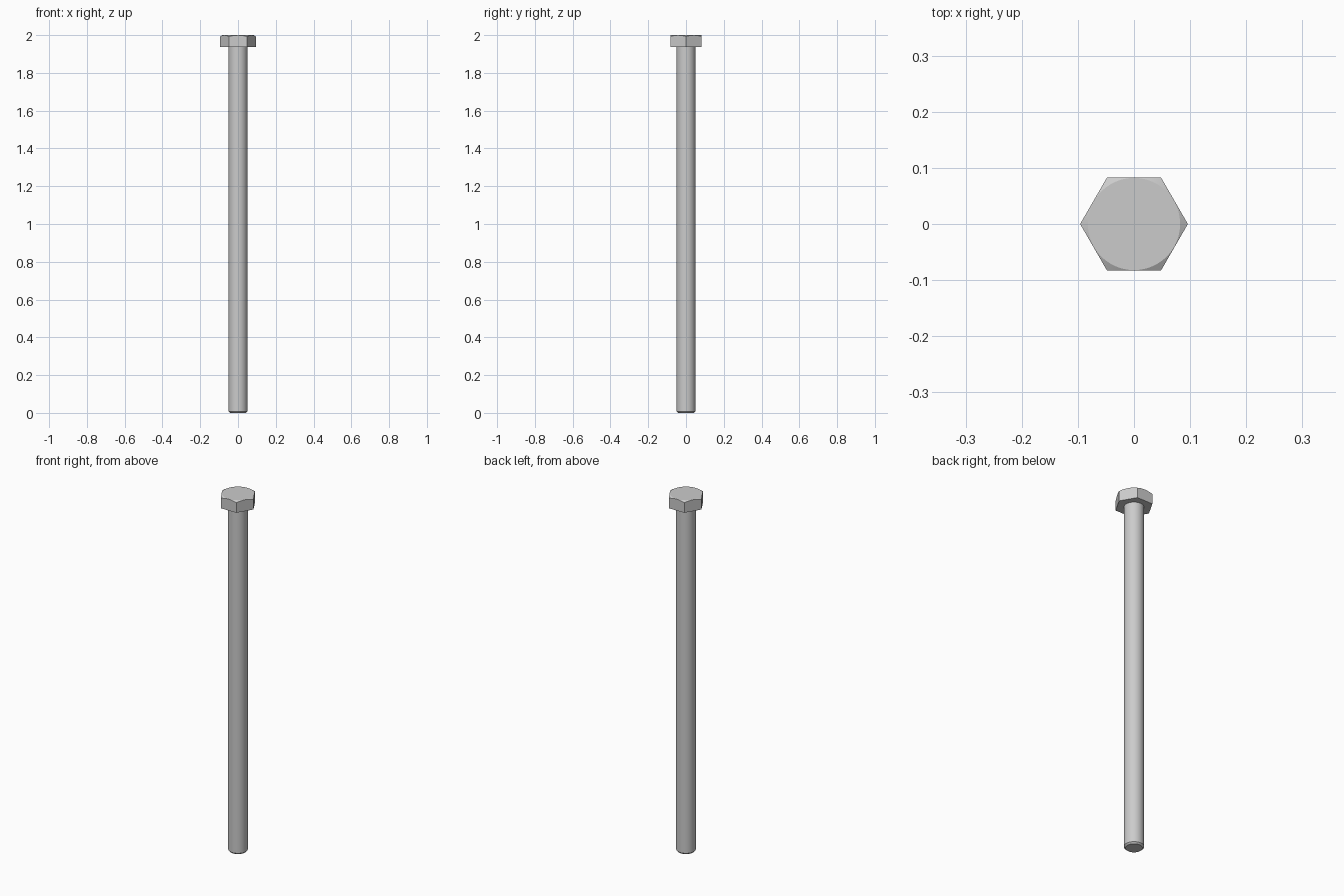
import bpy, bmesh, math

if "Cube" in bpy.data.objects:
    bpy.data.objects.remove(bpy.data.objects["Cube"])

HEAD_R, HEAD_Z, TOP = 0.096, 1.936, 2.0
FLAT_R = HEAD_R * math.cos(math.pi / 6)
SEGS = 96


def make_object(name, bm):
    bmesh.ops.recalc_face_normals(bm, faces=bm.faces)
    mesh = bpy.data.meshes.new(name)
    bm.to_mesh(mesh)
    bm.free()
    obj = bpy.data.objects.new(name, mesh)
    bpy.context.collection.objects.link(obj)
    return obj


def lathe(name, profile):
    """Closed round solid from (radius, z) rings, bottom to top."""
    bm = bmesh.new()
    rings = [[bm.verts.new((r * math.cos(2 * math.pi * i / SEGS),
                            r * math.sin(2 * math.pi * i / SEGS), z))
              for i in range(SEGS)] for r, z in profile]
    for a, b in zip(rings, rings[1:]):
        for i in range(SEGS):
            j = (i + 1) % SEGS
            bm.faces.new((a[i], a[j], b[j], b[i]))
    bm.faces.new(rings[0][::-1])
    bm.faces.new(rings[-1])
    return make_object(name, bm)


def smooth(obj):
    bpy.ops.object.select_all(action='DESELECT')
    obj.select_set(True)
    bpy.context.view_layer.objects.active = obj
    bpy.ops.object.shade_smooth_by_angle(angle=math.radians(20))


# Shaft with a chamfered tip
shaft = lathe("shaft", [(0.042, 0), (0.05, 0.008), (0.05, HEAD_Z + 0.01)])
smooth(shaft)

# Hexagonal head, corners pointing along x
bm = bmesh.new()
ring = [bm.verts.new((HEAD_R * math.cos(math.pi * i / 3),
                      HEAD_R * math.sin(math.pi * i / 3), HEAD_Z)) for i in range(6)]
base = bm.faces.new(ring)
up = bmesh.ops.extrude_face_region(bm, geom=[base])["geom"]
bmesh.ops.translate(bm, vec=(0, 0, TOP - HEAD_Z),
                    verts=[v for v in up if isinstance(v, bmesh.types.BMVert)])
head = make_object("hex_head", bm)

# Conical chamfer trims the head's upper corners
slope = math.tan(math.radians(30))
r0, r1 = FLAT_R - 0.001, HEAD_R + 0.02
cutter = lathe("chamfer_cone", [(r1, HEAD_Z - 0.05), (r1, TOP - (r1 - r0) * slope), (r0, TOP)])
cutter.hide_render = True
cut = head.modifiers.new("chamfer", 'BOOLEAN')
cut.operation, cut.object, cut.solver = 'INTERSECT', cutter, 'EXACT'
bpy.context.view_layer.objects.active = head
bpy.ops.object.modifier_apply(modifier="chamfer")
bpy.data.objects.remove(cutter)
smooth(head)
